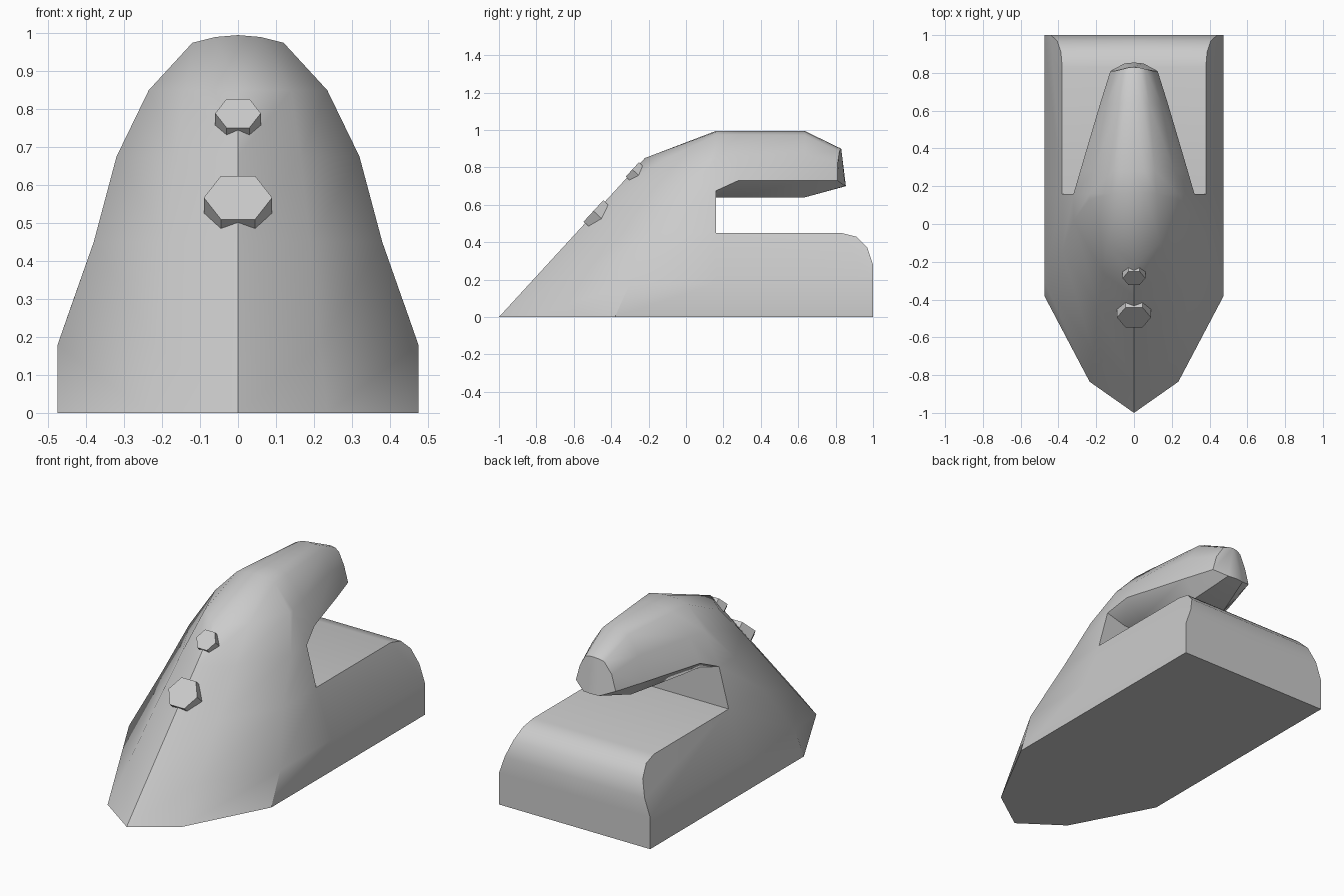
import bpy, bmesh, math
from mathutils import Matrix, Vector

if "Cube" in bpy.data.objects:
    bpy.data.objects.remove(bpy.data.objects["Cube"])


def finish(bm, name, angle):
    bmesh.ops.remove_doubles(bm, verts=bm.verts, dist=0.0005)
    bmesh.ops.dissolve_degenerate(bm, edges=bm.edges, dist=0.0005)
    bmesh.ops.recalc_face_normals(bm, faces=bm.faces)
    me = bpy.data.meshes.new(name)
    bm.to_mesh(me)
    bm.free()
    ob = bpy.data.objects.new(name, me)
    bpy.context.collection.objects.link(ob)
    bpy.ops.object.select_all(action='DESELECT')
    ob.select_set(True)
    bpy.context.view_layer.objects.active = ob
    bpy.ops.object.shade_smooth_by_angle(angle=math.radians(angle))
    return ob


bm = bmesh.new()


def face(points):
    """Add a face and its mirror image across x = 0."""
    for s in (1, -1):
        seen = []
        for x, y, z in points:
            p = (s * x, y, z)
            if p not in seen:
                seen.append(p)
        if len(seen) > 2:
            bm.faces.new([bm.verts.new(p) for p in seen])


def skin(rows):
    for a, b in zip(rows, rows[1:]):
        for i in range(len(a) - 1):
            face([a[i], a[i + 1], b[i + 1], b[i]])


# Sloped front shell: height, ridge y, cheek (x, y), shoulder (x, y)
SLOT = 0.16
levels = [(0, -1, .235, -.835, .475, -.38),
          (.18, -.835, .215, -.68, .475, -.30),
          (.45, -.587, .19, -.45, .38, -.14),
          (.675, -.38, .165, -.26, .32, .02),
          (.85, -.22, .14, -.10, .235, .13)]
rows = [[(0, ry, z), (cx, cy, z), (sx, sy, z), (sx, SLOT, z)]
        for z, ry, cx, cy, sx, sy in levels]
rows.append([(0, SLOT, .995), (.06, SLOT, .99), (.12, SLOT, .975), (.12, SLOT, .975)])
skin(rows)

# Rear base with rounded top edge
tail = [(.38, SLOT, .45), (.38, .83, .45), (.387, .91, .43), (.407, .97, .37),
        (.44, 1, .28), (.475, 1, .18)]
for a, b in zip(tail, tail[1:]):
    face([a, b, (0, b[1], b[2]), (0, a[1], a[2])])
face([(.475, 1, .18), (.475, 1, 0), (0, 1, 0), (0, 1, .18)])
face([(.475, SLOT, .18)] + tail[::-1])
face([(.475, SLOT, 0), (.475, 1, 0), (.475, 1, .18), (.475, SLOT, .18)])
face(rows[0] + [(.475, 1, 0), (0, 1, 0)])

# Slot back wall
face([(0, SLOT, .45), (.38, SLOT, .45), (.32, SLOT, .675), (.2, SLOT, .64), (0, SLOT, .64)])


# Overhanging hook, lofted from half rings
def ring(y, pts):
    return [(x, y, z) for x, z in pts]


hook = [ring(SLOT, [(0, .64), (.2, .64), (.32, .675), (.235, .85), (.12, .975), (.06, .99), (0, .995)]),
        ring(.28, [(0, .64), (.18, .64), (.285, .73), (.213, .86), (.11, .975), (.055, .99), (0, .995)]),
        ring(.635, [(0, .64), (.1, .64), (.18, .73), (.145, .87), (.08, .972), (.04, .99), (0, .995)]),
        [(0, .855, .70), (.05, .85, .70), (.125, .81, .73), (.1, .81, .82),
         (.06, .82, .885), (.03, .828, .897), (0, .83, .9)]]
skin(hook)
face(hook[-1])
finish(bm, "body", 35)

# Hexagonal studs on the front ridge
normal = Vector((0, -.735, .678))
for name, y, z, r in (("large_stud", -.495, .567, .09), ("small_stud", -.287, .789, .06)):
    sb = bmesh.new()
    m = (Matrix.Translation(Vector((0, y, z)) - normal * .04)
         @ Matrix.Rotation(math.acos(normal.z), 4, 'X'))
    bmesh.ops.create_cone(sb, cap_ends=True, segments=6, radius1=r, radius2=r, depth=.08,
                          matrix=m @ Matrix.Rotation(math.radians(30), 4, 'Z'))
    finish(sb, name, 20)
